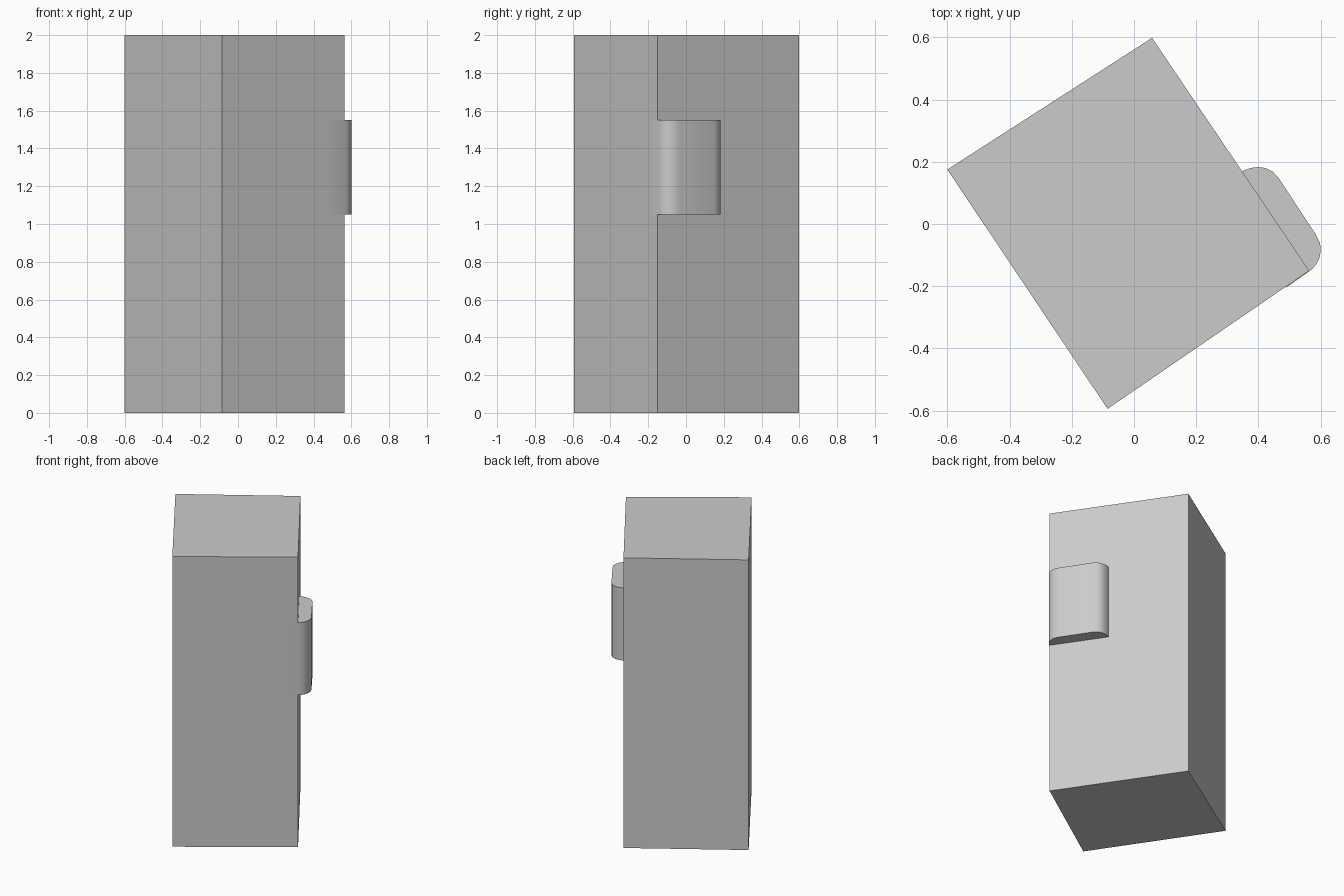
import bpy
import bmesh
import math

cube = bpy.data.objects.get("Cube")
if cube:
    bpy.data.objects.remove(cube, do_unlink=True)

# Single grey finish
grey = bpy.data.materials.new("light_grey")
grey.use_nodes = True
colour = (0.6, 0.6, 0.6, 1)
grey.diffuse_color = colour
grey.node_tree.nodes["Principled BSDF"].inputs["Base Color"].default_value = colour


def extrude_profile(name, outline, bottom, top):
    """Raise a closed floor-plan outline into a solid prism."""
    bm = bmesh.new()
    base = bm.faces.new([bm.verts.new((x, y, bottom)) for x, y in outline])
    raised = bmesh.ops.extrude_face_region(bm, geom=[base], use_keep_orig=True)
    verts = [v for v in raised["geom"] if isinstance(v, bmesh.types.BMVert)]
    bmesh.ops.translate(bm, verts=verts, vec=(0, 0, top - bottom))
    bmesh.ops.recalc_face_normals(bm, faces=bm.faces)
    mesh = bpy.data.meshes.new(name)
    bm.to_mesh(mesh)
    bm.free()
    mesh.materials.append(grey)
    obj = bpy.data.objects.new(name, mesh)
    bpy.context.collection.objects.link(obj)
    return obj


# Tall cabinet, turned on its base
extrude_profile("cabinet_body",
                [(-0.6, 0.175), (-0.085, -0.594), (0.563, -0.15), (0.058, 0.598)],
                0, 2)

# Rounded handle on the side, wrapping slightly around the corner
handle = extrude_profile("side_handle", [
    (0.349, 0.17), (0.375, 0.18), (0.4, 0.183), (0.422, 0.18), (0.445, 0.169),
    (0.464, 0.149), (0.585, -0.035), (0.598, -0.062), (0.6, -0.085),
    (0.596, -0.11), (0.586, -0.13), (0.57, -0.147), (0.49, -0.204),
    (0.47, -0.16)], 1.05, 1.55)
bpy.ops.object.select_all(action="DESELECT")
handle.select_set(True)
bpy.context.view_layer.objects.active = handle
bpy.ops.object.shade_smooth_by_angle(angle=math.radians(40))
